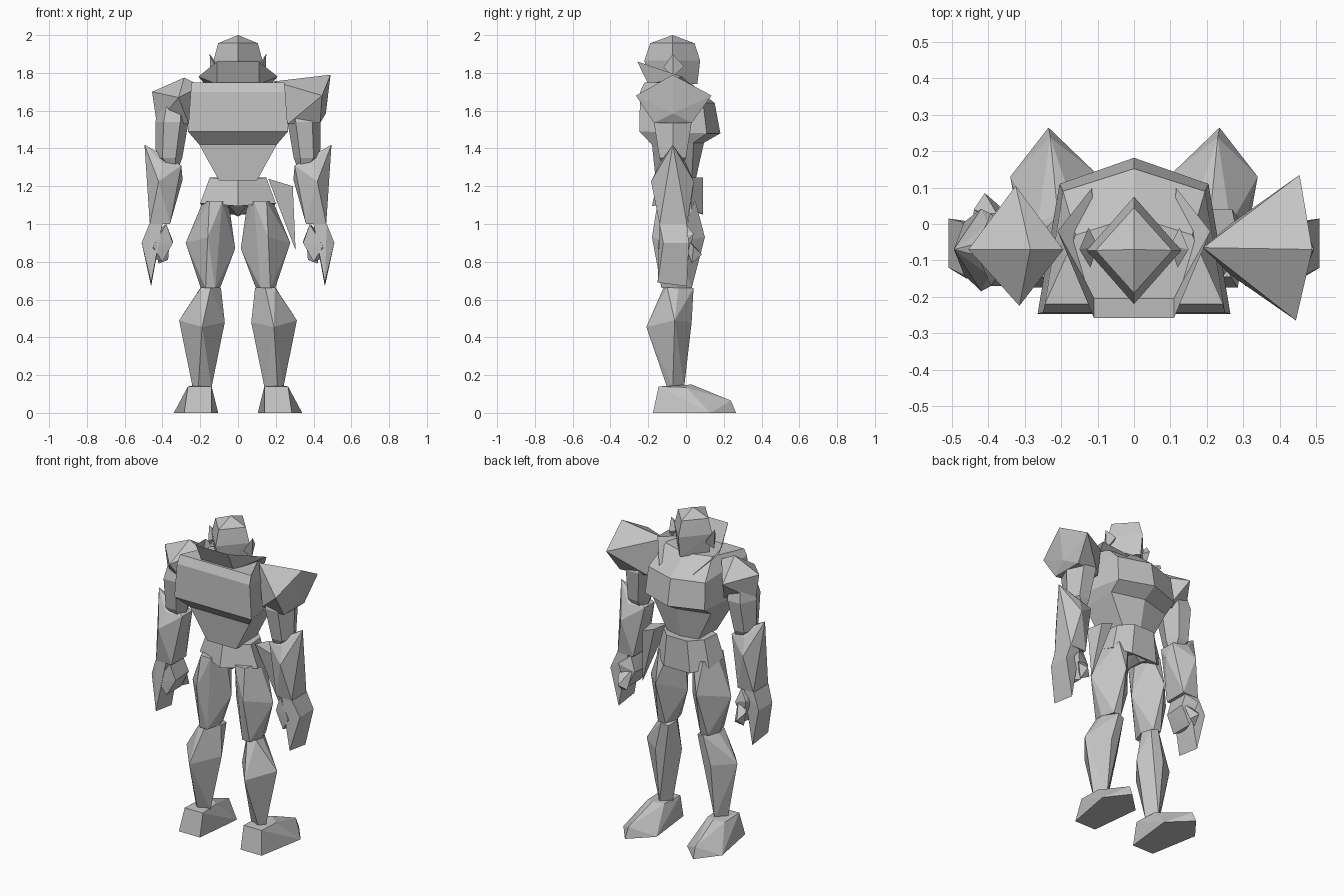
import bpy, bmesh, math

grey = bpy.data.materials.new("plain grey")
grey.diffuse_color = (0.55, 0.55, 0.55, 1)


def finish(name, bm):
    bmesh.ops.recalc_face_normals(bm, faces=bm.faces[:])
    me = bpy.data.meshes.new(name)
    bm.to_mesh(me)
    bm.free()
    me.materials.append(grey)
    ob = bpy.data.objects.new(name, me)
    bpy.context.collection.objects.link(ob)
    return ob


def both(pts):
    """Points plus their mirror images across x = 0."""
    return pts + [(-x, y, z) for x, y, z in pts if x]


def hull(name, pts, s=1):
    """Faceted solid wrapped around a few corner points."""
    bm = bmesh.new()
    vs = [bm.verts.new((x * s, y, z)) for x, y, z in pts]
    r = bmesh.ops.convex_hull(bm, input=vs)
    junk = {g for g in r["geom_interior"] + r["geom_unused"] if isinstance(g, bmesh.types.BMVert)}
    bmesh.ops.delete(bm, geom=list(junk), context='VERTS')
    return finish(name, bm)


def loft(name, rings, s=1):
    """Skin rings of equal point count and cap both ends."""
    bm = bmesh.new()
    vr = [[bm.verts.new((x * s, y, z)) for x, y, z in r] for r in rings]
    n = len(vr[0])
    for a, b in zip(vr, vr[1:]):
        for i in range(n):
            j = (i + 1) % n
            bm.faces.new((a[i], a[j], b[j], b[i]))
    bm.faces.new(vr[0])
    bm.faces.new(vr[-1])
    return finish(name, bm)


def ring(z, x0, x1, y0, y1, n=4):
    """n-sided ring with corners on the x axis, filling the given extents."""
    k = max(math.sin(2 * math.pi * i / n) for i in range(n))
    return [((x0 + x1) / 2 + (x1 - x0) / 2 * math.cos(2 * math.pi * i / n),
             (y0 + y1) / 2 + (y1 - y0) / 2 / k * math.sin(2 * math.pi * i / n), z)
            for i in range(n)]


# Head: four-sided helmet with ear fins
hull("head", [(0, -.07, 2.0)] + ring(1.957, -.105, .105, -.19, .045)
     + ring(1.865, -.13, .13, -.22, .075) + ring(1.74, -.11, .11, -.2, .06))
for s, side in ((1, "right"), (-1, "left")):
    hull("ear_" + side, [(.15, -.07, 1.90), (.145, -.07, 1.78), (.125, -.01, 1.835),
                         (.12, -.12, 1.83), (.10, -.06, 1.83)], s)
hull("neck", ring(1.78, -.08, .08, -.15, .0) + ring(1.66, -.1, .1, -.16, .03))

# Collar: open sheet with a plate and two side flaps
bm = bmesh.new()
for s in (1, -1):
    top, low, wing, tip, mid_t, mid_b = [bm.verts.new((x * s, y, z)) for x, y, z in (
        (.11, -.258, 1.86), (.11, -.2, 1.74), (.21, -.02, 1.78),
        (.115, .1, 1.67), (0, -.258, 1.86), (0, -.2, 1.74))]
    for f in ((top, low, mid_b, mid_t), (top, wing, low), (low, wing, tip)):
        bm.faces.new(f)
bmesh.ops.remove_doubles(bm, verts=bm.verts[:], dist=.001)
finish("collar", bm)


# Torso: flat plate at -y, pointed chest at +y
def torso_ring(bx, by, bz, sx, sy, fy, fz):
    return [(-bx, by, bz), (bx, by, bz), (sx, sy, fz), (0, fy, fz), (-sx, sy, fz)]


loft("torso", [torso_ring(.1, -.16, 1.23, .1, .03, .05, 1.23),
               torso_ring(.205, -.18, 1.42, .2, .04, .095, 1.43),
               torso_ring(.265, -.247, 1.49, .205, .11, .182, 1.48),
               torso_ring(.25, -.243, 1.70, .195, .09, .152, 1.64),
               torso_ring(.245, -.22, 1.75, .16, -.03, .02, 1.75)])


# Pelvis: flared skirt with a ridge at -y, plus crotch
def skirt(z, mid, back, side, front):
    half = [back, side, front]
    return [(0, mid, z)] + half + [(-x, y, h) for x, y, h in reversed(half)]


loft("pelvis", [skirt(1.095, -.18, (.2, -.09, 1.11), (.18, .03, 1.08), (.09, .09, 1.05)),
                skirt(1.235, -.15, (.15, -.09, 1.245), (.14, .02, 1.245), (.07, .09, 1.245))])
hull("crotch", both([(.05, -.14, 1.10), (.06, .07, 1.07)]) + [(0, -.06, 1.04), (0, .05, 1.04)])

# Hanging hip flap, one side only
hull("hip_flap", [(.16, -.06, 1.24), (.19, .04, 1.23), (.29, -.06, 1.20),
                  (.27, .04, 1.20), (.305, -.01, .86)])

# Shoulder pads: large flared one and small faceted one
hull("large_shoulder_pad", [(.19, -.065, 1.755), (.49, -.07, 1.79), (.455, .135, 1.68),
                            (.445, -.265, 1.68), (.465, -.07, 1.585), (.435, .03, 1.535),
                            (.435, -.17, 1.535), (.265, -.14, 1.53), (.265, 0, 1.53)])
hull("small_shoulder_pad", [(-.285, -.07, 1.775), (-.455, -.07, 1.70), (-.325, .105, 1.67),
                            (-.315, -.225, 1.67), (-.195, -.07, 1.73), (-.43, -.07, 1.53),
                            (-.26, -.14, 1.53), (-.26, 0, 1.53)])

# Limbs, modelled on the +x side and repeated
for s, side in ((1, "right"), (-1, "left")):
    loft("upper_arm_" + side, [ring(1.31, .31, .39, -.12, -.02, 6), ring(1.35, .295, .435, -.14, 0, 6),
                               ring(1.54, .262, .437, -.17, .03, 6), ring(1.62, .26, .42, -.15, .01, 6)], s)
    hull("forearm_" + side, [(.495, -.07, 1.42), (.40, -.14, 1.32), (.40, 0, 1.32),
                             (.30, -.12, 1.31), (.30, -.02, 1.31), (.293, -.07, 1.235),
                             (.42, -.185, 1.225), (.42, .042, 1.225)]
         + [(x, y, 1.0) for x in (.36, .467) for y in (-.14, .005)], s)
    # Hand: outer blade guard plus a fist
    hull("hand_guard_" + side, [(.40, -.14, 1.0), (.47, -.14, 1.0), (.40, 0, 1.0), (.47, .005, 1.0),
                                (.51, -.12, .90), (.51, .015, .90), (.46, -.15, .69),
                                (.46, .005, .67), (.43, -.14, .85), (.43, 0, .85)], s)
    hull("fist_" + side, [(.38, -.13, 1.0), (.38, 0, 1.0), (.345, -.12, .90), (.345, .01, .91),
                          (.45, -.15, .88), (.44, .04, .95), (.40, -.13, .80), (.40, .01, .80),
                          (.45, -.1, .82)], s)
    hull("thumb_" + side, [(.41, -.02, .95), (.36, 0, .93), (.44, .04, .88), (.41, .085, .84),
                           (.37, .05, .81), (.42, .03, .79)], s)
    # Leg
    hull("thigh_" + side, ring(.66, .095, .197, -.13, .03, 6) + ring(1.12, .05, .185, -.15, .05, 6)
         + [(.277, -.05, .90), (.015, -.04, .87), (.16, -.18, .93), (.14, .10, .93)], s)
    hull("shin_" + side, ring(.66, .09, .2, -.12, .04) + [(.14, -.11, .665), (.195, -.1, .665), (.10, .03, .65)]
         + [(.312, -.06, .49), (.19, -.21, .455), (.07, -.06, .48), (.19, .03, .48)]
         + [(.14, -.07, .135), (.24, -.07, .135), (.21, -.1, .135), (.19, -.01, .135)], s)
    hull("foot_" + side, [(.14, -.175, 0), (.285, -.175, 0), (.34, .13, 0), (.105, .14, 0),
                          (.235, .265, .0), (.14, -.145, .14), (.265, -.145, .14),
                          (.15, .0, .14), (.265, 0, .135), (.21, .03, .15), (.23, .238, .065)], s)
